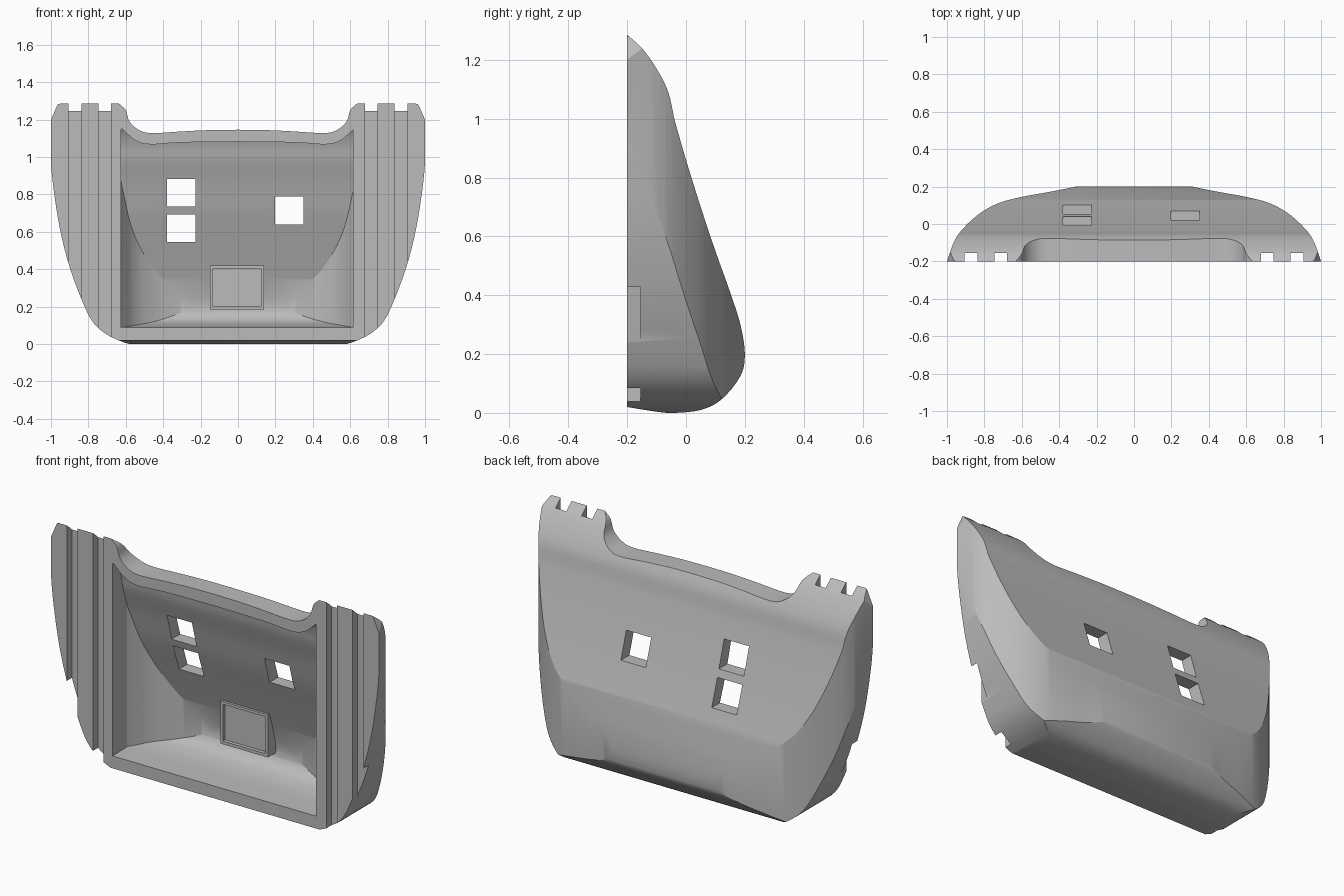
import bpy, bmesh, math
from mathutils import Vector

cube = bpy.data.objects.get("Cube")
if cube:
    bpy.data.objects.remove(cube, do_unlink=True)

grey = bpy.data.materials.new("light_grey")
grey.use_nodes = True
COLOUR = (0.5, 0.5, 0.5, 1)
grey.diffuse_color = COLOUR
grey.node_tree.nodes["Principled BSDF"].inputs["Base Color"].default_value = COLOUR


def curve(pts, steps=4):
    """Smooth open curve through the points."""
    p = [Vector(q) for q in pts]
    p = [2 * p[0] - p[1]] + p + [2 * p[-1] - p[-2]]
    out = []
    for a, b, c, d in zip(p, p[1:], p[2:], p[3:]):
        for i in range(steps):
            t = i / steps
            out.append(0.5 * (2 * b + (c - a) * t + (2 * a - 5 * b + 4 * c - d) * t * t
                              + (3 * b - a - 3 * c + d) * t ** 3))
    return [tuple(v) for v in out] + [tuple(pts[-1])]


def mirrored(half):
    """Close a right-hand outline with its mirror image."""
    return half + [(-x, v) for x, v in reversed(half) if abs(x) > 1e-5]


def prism(name, pts, axis, lo, hi):
    """Extrude a flat outline along the named axis."""
    place = {"x": lambda a, b, h: (h, a, b),
             "y": lambda a, b, h: (a, h, b),
             "z": lambda a, b, h: (a, b, h)}[axis]
    bm = bmesh.new()
    face = bm.faces.new([bm.verts.new(place(a, b, lo)) for a, b in pts])
    new = bmesh.ops.extrude_face_region(bm, geom=[face])["geom"]
    shift = Vector(place(0, 0, hi - lo))
    bmesh.ops.translate(bm, vec=shift, verts=[g for g in new if isinstance(g, bmesh.types.BMVert)])
    bmesh.ops.recalc_face_normals(bm, faces=bm.faces)
    mesh = bpy.data.meshes.new(name)
    bm.to_mesh(mesh)
    bm.free()
    mesh.materials.append(grey)
    obj = bpy.data.objects.new(name, mesh)
    bpy.context.collection.objects.link(obj)
    return obj


def block(name, x0, x1, y0, y1, z0, z1):
    return prism(name, [(x0, z0), (x1, z0), (x1, z1), (x0, z1)], "y", y0, y1)


def combine(obj, tool, operation):
    mod = obj.modifiers.new("cut", "BOOLEAN")
    mod.object, mod.operation, mod.solver = tool, operation, "EXACT"
    bpy.context.view_layer.objects.active = obj
    bpy.ops.object.modifier_apply(modifier=mod.name)
    bpy.data.objects.remove(tool, do_unlink=True)


# Outer body: side profile, plan and front outline intersected
side = (curve([(-.2, 1.285), (-.15, 1.24), (-.1, 1.17), (-.06, 1.09), (-.04, 1)])
        + curve([(-.04, 1), (0, .86), (.05, .7), (.1, .55), (.15, .41), (.185, .3), (.2, .2),
                 (.185, .125), (.12, .045), (.05, .01), (-.04, 0), (-.1, .004), (-.2, .02)])[1:])
shell = prism("curved_shell", side, "x", -1.1, 1.1)

plan = mirrored([(.3, .2)] + curve([(.31, .2), (.45, .172), (.6, .145), (.72, .113), (.82, .06),
                                    (.91, -.02), (.96, -.09), (1, -.2)]) + [(1.03, -.3)])
combine(shell, prism("plan_cutter", plan, "z", -.2, 1.5), "INTERSECT")

saddle = curve([(0, 1.146), (.15, 1.144), (.3, 1.137), (.46, 1.128), (.53, 1.145), (.58, 1.19),
                (.6, 1.25), (.635, 1.285)])
flank = curve([(1, 1.2), (1, .97), (.975, .75), (.94, .56), (.89, .38), (.82, .2), (.77, .11),
               (.7, .05), (.62, .013), (.56, -.005)])
front = mirrored(saddle + [(.94, 1.29), (.965, 1.28)] + flank + [(.55, -.05)])
combine(shell, prism("front_cutter", front, "y", -.5, .5), "INTERSECT")

# Inner cavity, with its own rounded plan and arched top edge
inner = [(-.3, 1.3)] + curve([(-.19, 1.18), (-.15, 1.12), (-.125, 1.05), (-.11, .98), (-.07, .86),
                              (-.025, .7), (.028, .55), (.077, .41), (.112, .3), (.13, .21),
                              (.118, .16), (.085, .123), (.03, .103), (-.05, .092),
                              (-.2, .088)]) + [(-.3, .088)]
cavity = prism("cavity", inner, "x", -.625, .615)
bay = mirrored([(.2, .14)] + curve([(.22, .135), (.34, .115), (.45, .08), (.55, .02),
                                    (.62, -.065)]) + [(.7, -.2), (.7, -.4)])
combine(cavity, prism("bay_cutter", bay, "z", -.2, 1.5), "INTERSECT")
arch = mirrored(curve([(0, 1.082), (.3, 1.078), (.47, 1.068), (.55, 1.09), (.62, 1.15)])
                + [(.7, 1.15), (.7, -.2)])
combine(cavity, prism("arch_cutter", arch, "y", -.5, .5), "INTERSECT")
combine(shell, cavity, "DIFFERENCE")

# Raised pad with a shallow recess on the inner wall
combine(shell, block("pad", -.15, .14, .06, .14, .185, .42), "UNION")
combine(shell, block("pad_recess", -.135, .122, 0, .08, .202, .405), "DIFFERENCE")

# Vertical grooves on both front cheeks
for s in (-1, 1):
    for a, b in ((.68, .745), (.838, .905)):
        x0, x1 = sorted((s * a, s * b))
        combine(shell, block("groove", x0, x1, -.4, -.155, -.1, 1.4), "DIFFERENCE")

# Square windows through the back wall
for x, z in ((-.38, .735), (-.38, .545), (.197, .64)):
    combine(shell, block("window", x, x + .152, -.15, .4, z, z + .148), "DIFFERENCE")

bpy.ops.object.select_all(action="DESELECT")
shell.select_set(True)
bpy.context.view_layer.objects.active = shell
bpy.ops.object.shade_smooth_by_angle(angle=math.radians(25))
